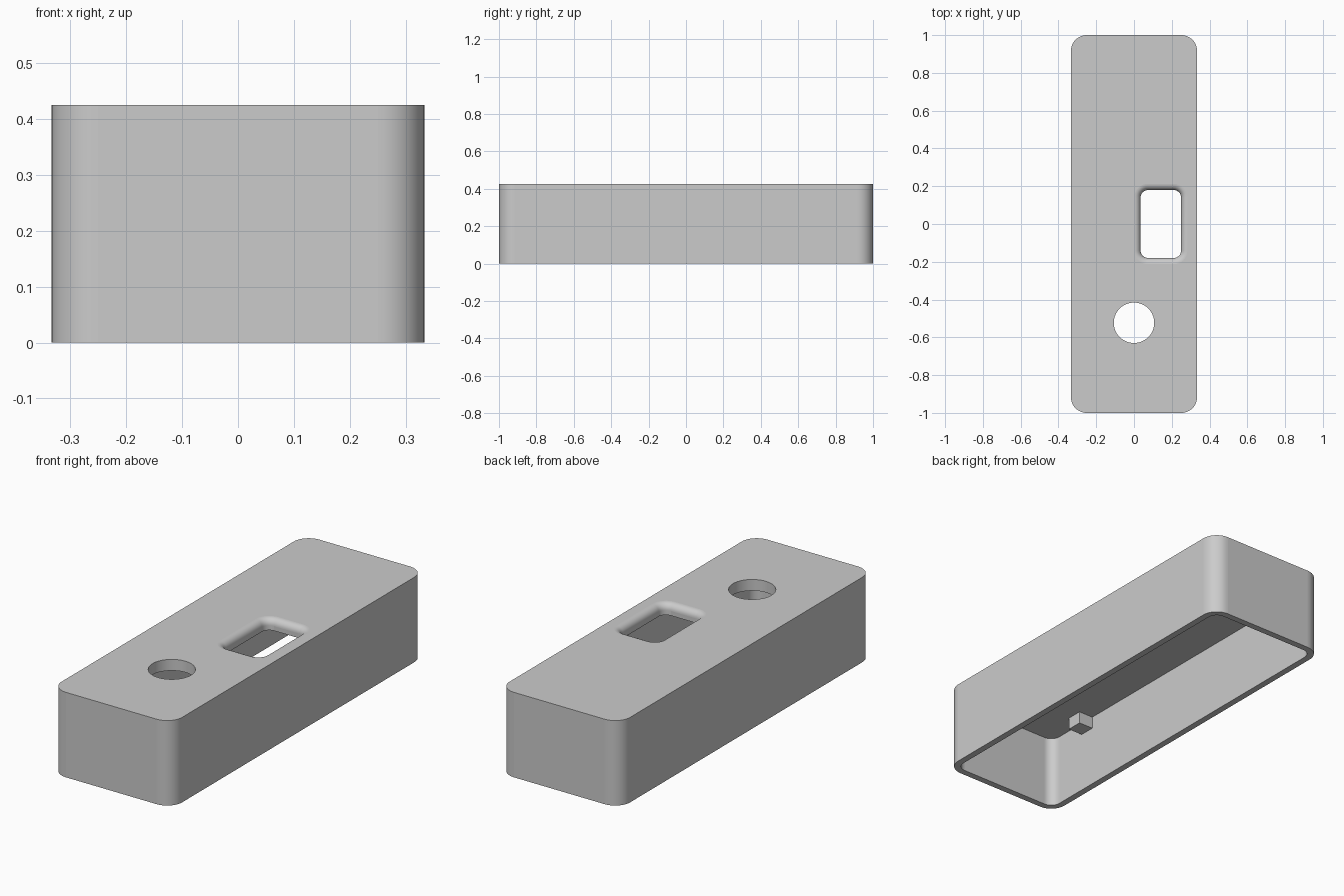
import bpy, bmesh, math

if "Cube" in bpy.data.objects:
    bpy.data.objects.remove(bpy.data.objects["Cube"])

LENGTH, WIDTH, HEIGHT = 2.0, 0.667, 0.425
WALL, ROOF, CORNER = 0.033, 0.056, 0.083
CEILING = HEIGHT - ROOF

grey = bpy.data.materials.new("light grey")
grey.diffuse_color = (0.6, 0.6, 0.6, 1)
grey.use_nodes = True
grey.node_tree.nodes["Principled BSDF"].inputs["Base Color"].default_value = grey.diffuse_color


def rounded_ring(cx, cy, sx, sy, r, z, steps=12):
    """Rounded rectangle outline at height z."""
    pts = []
    for k, (kx, ky) in enumerate([(1, 1), (-1, 1), (-1, -1), (1, -1)]):
        for i in range(steps + 1):
            a = math.radians(90 * (k + i / steps))
            pts.append((cx + kx * (sx / 2 - r) + r * math.cos(a),
                        cy + ky * (sy / 2 - r) + r * math.sin(a), z))
    return pts


def circle_ring(cx, cy, r, z, n=64):
    return [(cx + r * math.cos(2 * math.pi * i / n),
             cy + r * math.sin(2 * math.pi * i / n), z) for i in range(n)]


def loft(name, rings):
    """Closed solid through a stack of matching outlines."""
    bm = bmesh.new()
    loops = [[bm.verts.new(p) for p in ring] for ring in rings]
    for low, high in zip(loops, loops[1:]):
        for i in range(len(low)):
            j = (i + 1) % len(low)
            bm.faces.new((low[i], low[j], high[j], high[i]))
    bm.faces.new(loops[0][::-1])
    bm.faces.new(loops[-1])
    mesh = bpy.data.meshes.new(name)
    bm.to_mesh(mesh)
    bm.free()
    obj = bpy.data.objects.new(name, mesh)
    obj.data.materials.append(grey)
    bpy.context.collection.objects.link(obj)
    return obj


# Outer housing block
housing = loft("housing", [rounded_ring(0, 0, WIDTH, LENGTH, CORNER, z)
                           for z in (0, HEIGHT)])

# Open-bottom cavity
cavity = loft("cavity_cutter",
              [rounded_ring(0, 0, WIDTH - 2 * WALL, LENGTH - 2 * WALL, CORNER - WALL, z)
               for z in (-0.1, CEILING)])

# Round hole in the roof
round_hole = loft("round_hole_cutter",
                  [circle_ring(0, -0.523, 0.107, z) for z in (CEILING - 0.05, HEIGHT + 0.1)])

# Rectangular window with a rolled upper edge
ROLL = 0.033
profile = [(CEILING - 0.05, 0)]
for i in range(9):
    a = math.radians(90 * i / 8)
    profile.append((HEIGHT - ROLL + ROLL * math.sin(a), ROLL * (1 - math.cos(a))))
profile.append((HEIGHT + 0.1, ROLL))
window = loft("window_cutter",
              [rounded_ring(0.142, 0, 0.215 + 2 * d, 0.36 + 2 * d, 0.04 + d, z, 8)
               for z, d in profile])

# Cut the housing and bake the result
cutters = (cavity, round_hole, window)
for cutter in cutters:
    mod = housing.modifiers.new(cutter.name, 'BOOLEAN')
    mod.operation = 'DIFFERENCE'
    mod.solver = 'EXACT'
    mod.object = cutter
depsgraph = bpy.context.evaluated_depsgraph_get()
baked = bpy.data.meshes.new_from_object(housing.evaluated_get(depsgraph))
housing.modifiers.clear()
housing.data = baked
for cutter in cutters:
    bpy.data.objects.remove(cutter)

# Smooth rounded parts, keep flat panels flat
bpy.context.view_layer.objects.active = housing
housing.select_set(True)
bpy.ops.object.shade_smooth_by_angle(angle=math.radians(30))
for face in housing.data.polygons:
    if max(abs(c) for c in face.normal) > 0.9999:
        face.use_smooth = False

# Small support pegs under the roof against the side walls
PEG, PEG_BOTTOM = 0.08, 0.308
for side, label in ((-1, "left"), (1, "right")):
    x = side * (WIDTH / 2 - WALL - PEG / 2)
    bpy.ops.mesh.primitive_cube_add(size=1, location=(x, -0.71, (PEG_BOTTOM + CEILING) / 2))
    peg = bpy.context.object
    peg.name = label + "_peg"
    peg.scale = (PEG, PEG, CEILING - PEG_BOTTOM)
    peg.data.materials.append(grey)
